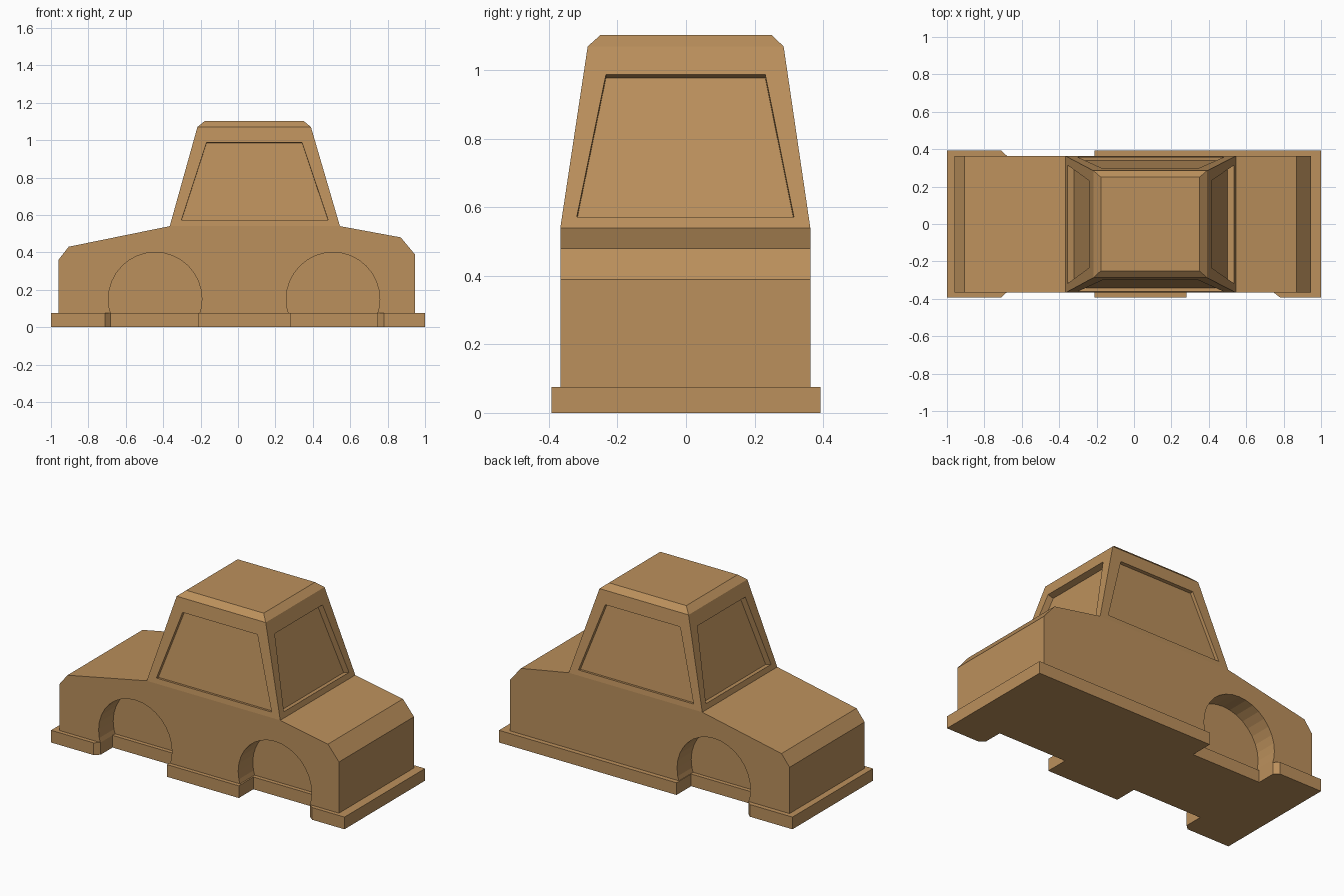
import bpy
import bmesh
from math import pi
from mathutils import Matrix, Vector

cube = bpy.data.objects.get("Cube")
if cube:
    bpy.data.objects.remove(cube, do_unlink=True)

COLOR = (0.50, 0.28, 0.107, 1)
tan = bpy.data.materials.new("tan")
tan.use_nodes = True
tan.diffuse_color = COLOR
for node in tan.node_tree.nodes:
    if node.type == 'BSDF_PRINCIPLED':
        node.inputs["Base Color"].default_value = COLOR


def finish(bm, name):
    bmesh.ops.remove_doubles(bm, verts=bm.verts, dist=0.0001)
    bmesh.ops.recalc_face_normals(bm, faces=bm.faces)
    mesh = bpy.data.meshes.new(name)
    bm.to_mesh(mesh)
    bm.free()
    mesh.materials.append(tan)
    obj = bpy.data.objects.new(name, mesh)
    bpy.context.collection.objects.link(obj)
    return obj


def prism(name, points, offset):
    """Extrude a flat outline along an offset."""
    bm = bmesh.new()
    face = bm.faces.new([bm.verts.new(p) for p in points])
    new = bmesh.ops.extrude_face_region(bm, geom=[face], use_keep_orig=True)["geom"]
    verts = [v for v in new if isinstance(v, bmesh.types.BMVert)]
    bmesh.ops.translate(bm, verts=verts, vec=offset)
    return finish(bm, name)


# Base plate: wheel notches on three corners, each with one chamfered end
W, DEEP = 0.392, 0.25
rear_notch = [(-0.71, W), (-0.68, 0.365), (-0.68, DEEP), (-0.21, DEEP), (-0.21, W)]
front_notch = [(0.28, -W), (0.28, -DEEP), (0.745, -DEEP), (0.745, -0.365), (0.78, -W)]
outline = [(-1, -W)] + [(x, -y) for x, y in rear_notch] + front_notch
outline += [(1, -W), (1, W)] + rear_notch[::-1] + [(-1, W)]
prism("base_plate", [(x, y, 0) for x, y in outline], (0, 0, 0.075))

# Lower body: side profile extruded across the width
profile = [(-0.96, 0.075), (-0.96, 0.36), (-0.905, 0.43), (-0.365, 0.54),
           (0.545, 0.54), (0.87, 0.48), (0.945, 0.39), (0.945, 0.075)]
body = prism("lower_body", [(x, -0.367, z) for x, z in profile], (0, 0.73, 0))

# Wheel arches: cylinders cut into the body sides
for x, side in ((-0.443, -1), (0.508, -1), (-0.443, 1)):
    bm = bmesh.new()
    place = Matrix.Translation((x, side * 0.425, 0.15)) @ Matrix.Rotation(pi / 2, 4, 'X')
    bmesh.ops.create_cone(bm, cap_ends=True, segments=32, radius1=0.25,
                          radius2=0.25, depth=0.4, matrix=place)
    cutter = finish(bm, "arch_cutter")
    cutter.hide_render = True
    mod = body.modifiers.new("arch", 'BOOLEAN')
    mod.operation, mod.solver, mod.object = 'DIFFERENCE', 'EXACT', cutter
    bpy.context.view_layer.objects.active = body
    bpy.ops.object.modifier_apply(modifier=mod.name)
    bpy.data.objects.remove(cutter, do_unlink=True)


# Cabin: tapered walls with recessed windows, bevelled roof
def ring(x0, x1, y0, y1, z):
    return [Vector(p) for p in ((x0, y0, z), (x1, y0, z), (x1, y1, z), (x0, y1, z))]


def on_wall(wall, u, v):
    a, b, c, d = wall
    return a.lerp(b, u).lerp(d.lerp(c, u), v)


bm = bmesh.new()


def quad(*points):
    bm.faces.new([bm.verts.new(p) for p in points])


sill = ring(-0.365, 0.545, -0.367, 0.363, 0.54)
eave = ring(-0.217, 0.39, -0.287, 0.285, 1.07)
roof = ring(-0.177, 0.35, -0.25, 0.25, 1.103)
for i in range(4):
    j = (i + 1) % 4
    wall = [sill[i], sill[j], eave[j], eave[i]]
    normal = (wall[1] - wall[0]).cross(wall[3] - wall[0]).normalized()
    depth = 0.02 if i % 2 == 0 else 0.038
    rim = [on_wall(wall, u, v) for u, v in
           ((0.06, 0.06), (0.94, 0.06), (0.89, 0.845), (0.11, 0.845))]
    pane = [p - normal * depth for p in rim]
    quad(*pane)
    for k in range(4):
        n = (k + 1) % 4
        quad(wall[k], wall[n], rim[n], rim[k])
        quad(rim[k], rim[n], pane[n], pane[k])
    quad(eave[i], eave[j], roof[j], roof[i])
quad(*roof)
quad(*sill[::-1])
finish(bm, "cabin")
